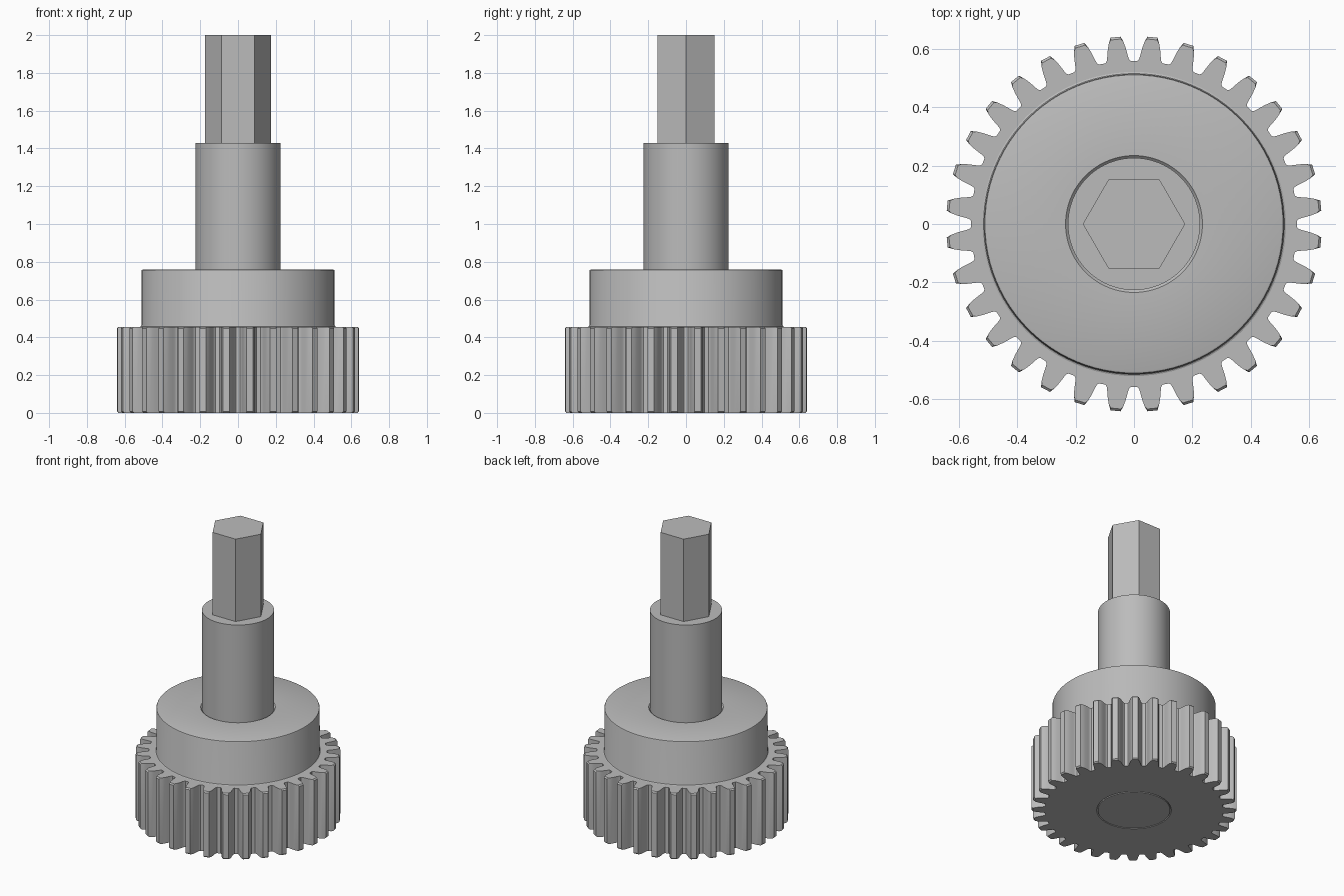
import bpy, bmesh
from math import pi, cos, sin, radians

if "Cube" in bpy.data.objects:
    bpy.data.objects.remove(bpy.data.objects["Cube"], do_unlink=True)

steel = bpy.data.materials.new("grey_steel")
steel.use_nodes = True
GREY = (0.5, 0.5, 0.5, 1)
steel.diffuse_color = GREY
steel.node_tree.nodes["Principled BSDF"].inputs["Base Color"].default_value = GREY


def circle(r, z, n=96):
    return [(r * cos(2 * pi * i / n), r * sin(2 * pi * i / n), z) for i in range(n)]


def loft(name, rings, caps=False):
    """Skin a stack of equal-count rings, optionally closing both ends."""
    bm = bmesh.new()
    loops = [[bm.verts.new(p) for p in ring] for ring in rings]
    for a, b in zip(loops, loops[1:]):
        for i in range(len(a)):
            j = (i + 1) % len(a)
            bm.faces.new((a[i], a[j], b[j], b[i]))
    if caps:
        bm.faces.new(loops[0][::-1])
        bm.faces.new(loops[-1])
    bmesh.ops.recalc_face_normals(bm, faces=bm.faces)
    mesh = bpy.data.meshes.new(name)
    bm.to_mesh(mesh)
    bm.free()
    mesh.materials.append(steel)
    obj = bpy.data.objects.new(name, mesh)
    bpy.context.collection.objects.link(obj)
    bpy.ops.object.select_all(action='DESELECT')
    obj.select_set(True)
    bpy.context.view_layer.objects.active = obj
    bpy.ops.object.shade_smooth_by_angle(angle=radians(28))
    return obj


# Main sizes
TEETH = 32
GEAR_TOP, HUB_TOP, SHAFT_TOP, HEX_TOP = 0.456, 0.758, 1.43, 2.0
SHAFT_R, HUB_R, HEX_R = 0.226, 0.512, 0.175
C = 0.008  # edge chamfer

# Half a tooth, from the tip down to the root fillet: (angle, radius)
flank = [(0.027, 0.642), (0.040, 0.624), (0.0495, 0.606), (0.057, 0.588),
         (0.062, 0.575), (0.068, 0.564), (0.078, 0.558)]
tooth = [(-a, r) for a, r in reversed(flank)] + flank
outline = [((k + 0.5) * 2 * pi / TEETH + a, r) for k in range(TEETH) for a, r in tooth]


def gear_ring(z, limit=1.0):
    return [(min(r, limit) * cos(a), min(r, limit) * sin(a), z) for a, r in outline]


def bore_ring(r, z):
    return [(r * cos(a), r * sin(a), z) for a, _ in outline]


# Toothed wheel with chamfered tips and a countersunk bore
tip = 0.642 - C
loft("gear_wheel", [
    bore_ring(SHAFT_R, C), bore_ring(SHAFT_R + C, 0),
    gear_ring(0, tip), gear_ring(C), gear_ring(GEAR_TOP - C), gear_ring(GEAR_TOP, tip),
    bore_ring(SHAFT_R, GEAR_TOP)])

# Collar above the wheel, with a small fillet at its foot
loft("hub_collar", [
    circle(HUB_R + C, GEAR_TOP), circle(HUB_R + C * 0.3, GEAR_TOP + C * 0.3),
    circle(HUB_R, GEAR_TOP + C),
    circle(HUB_R, HUB_TOP - C), circle(HUB_R - C * 0.3, HUB_TOP - C * 0.3),
    circle(HUB_R - C, HUB_TOP),
    circle(SHAFT_R + C, HUB_TOP), circle(SHAFT_R, HUB_TOP - C)])

# Round shaft running through the wheel
loft("round_shaft", [circle(SHAFT_R, 0), circle(SHAFT_R, SHAFT_TOP)], caps=True)

# Hexagonal drive end
loft("hex_drive", [circle(HEX_R, SHAFT_TOP, 6), circle(HEX_R, HEX_TOP, 6)], caps=True)
